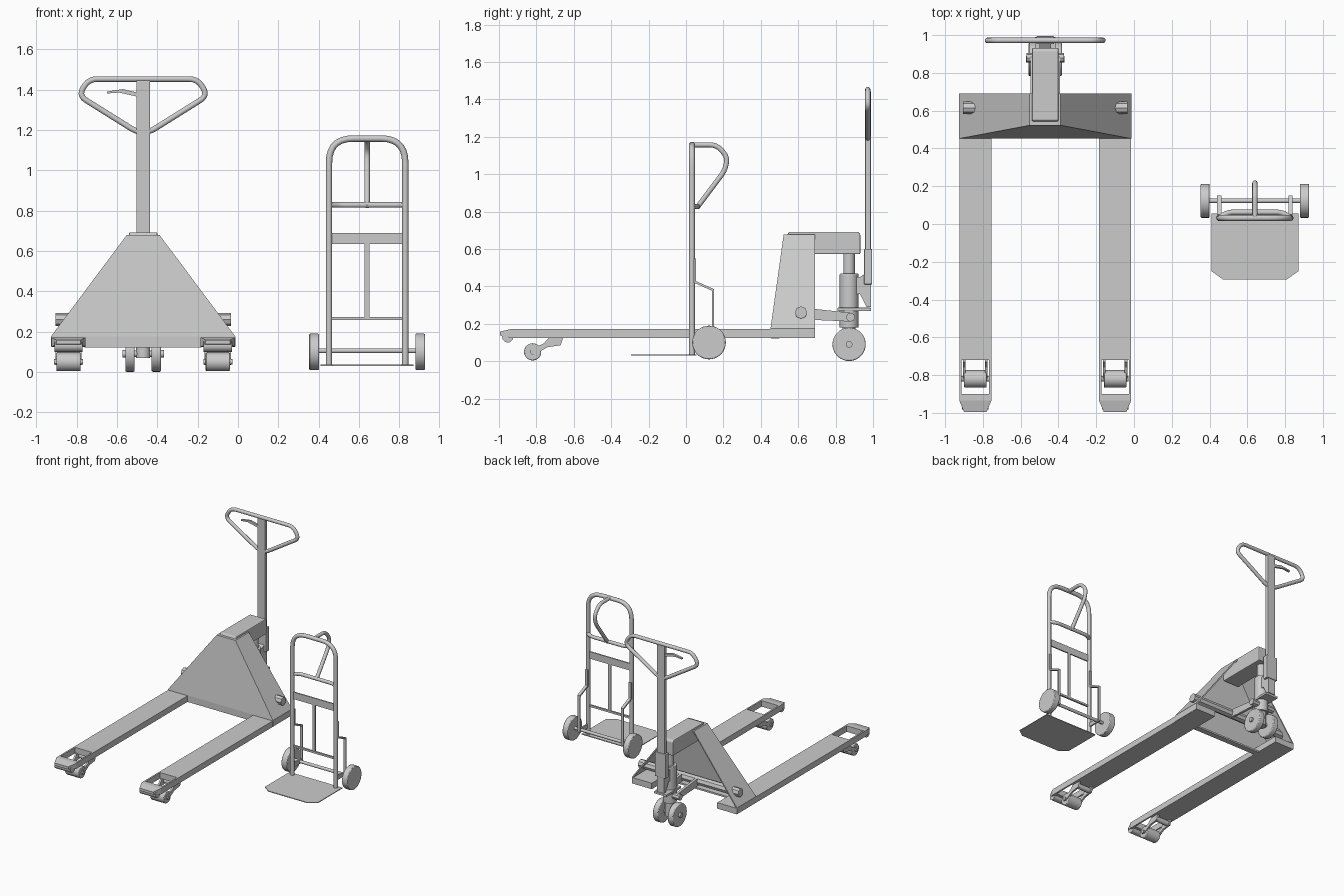
import bpy, bmesh, math
from mathutils import Vector

if "Cube" in bpy.data.objects:
    bpy.data.objects.remove(bpy.data.objects["Cube"])

JX, TX = -0.47, 0.64   # centre lines of pallet jack and hand truck


def finish(name, bm, bevel=0.0, smooth=False):
    bmesh.ops.recalc_face_normals(bm, faces=bm.faces)
    me = bpy.data.meshes.new(name)
    bm.to_mesh(me)
    bm.free()
    ob = bpy.data.objects.new(name, me)
    bpy.context.collection.objects.link(ob)
    if bevel:
        m = ob.modifiers.new("bevel", 'BEVEL')
        m.width, m.segments, m.limit_method = bevel, 2, 'ANGLE'
    if smooth:
        bpy.context.view_layer.objects.active = ob
        bpy.ops.object.select_all(action='DESELECT')
        ob.select_set(True)
        bpy.ops.object.shade_smooth_by_angle(angle=math.radians(40))
    return ob


def loft(name, a, b, bevel=0.0):
    """Solid between two matching outlines."""
    bm = bmesh.new()
    va, vb = [bm.verts.new(p) for p in a], [bm.verts.new(p) for p in b]
    n = len(a)
    bm.faces.new(va)
    bm.faces.new(vb[::-1])
    for i in range(n):
        j = (i + 1) % n
        bm.faces.new((va[i], vb[i], vb[j], va[j]))
    return finish(name, bm, bevel)


def box(name, lo, hi, bevel=0.0):
    ring = [(lo[0], lo[1]), (hi[0], lo[1]), (hi[0], hi[1]), (lo[0], hi[1])]
    return loft(name, [(x, y, lo[2]) for x, y in ring], [(x, y, hi[2]) for x, y in ring], bevel)


def side_profile(name, pts, x0, x1, bevel=0.0):
    return loft(name, [(x0, y, z) for y, z in pts], [(x1, y, z) for y, z in pts], bevel)


def cyl(name, a, b, r, seg=28, bevel=0.0):
    a, b = Vector(a), Vector(b)
    bm = bmesh.new()
    bmesh.ops.create_cone(bm, cap_ends=True, segments=seg, radius1=r, radius2=r, depth=(b - a).length)
    bm.transform((b - a).to_track_quat('Z', 'Y').to_matrix().to_4x4())
    bmesh.ops.translate(bm, vec=(a + b) / 2, verts=bm.verts)
    return finish(name, bm, bevel, seg > 8)


def fillet(pts, r, closed=False, steps=7):
    pts = [Vector(p) for p in pts]
    out, n = [], len(pts)
    for i, p in enumerate(pts):
        if not closed and i in (0, n - 1):
            out.append(p)
            continue
        q, s = pts[i - 1], pts[(i + 1) % n]
        d = min(r, (q - p).length * .45, (s - p).length * .45)
        a, b = p + (q - p).normalized() * d, p + (s - p).normalized() * d
        for k in range(steps + 1):
            t = k / steps
            out.append(a * (1 - t) ** 2 + p * 2 * t * (1 - t) + b * t * t)
    return out


def tube(name, pts, r, corner=0.0, closed=False):
    if corner:
        pts = fillet(pts, corner, closed)
    cu = bpy.data.curves.new(name, 'CURVE')
    cu.dimensions = '3D'
    cu.bevel_depth, cu.bevel_resolution, cu.use_fill_caps = r, 3, True
    sp = cu.splines.new('POLY')
    sp.points.add(len(pts) - 1)
    for v, p in zip(sp.points, pts):
        v.co = (*p, 1)
    sp.use_cyclic_u = closed
    ob = bpy.data.objects.new(name, cu)
    bpy.context.collection.objects.link(ob)
    bpy.ops.object.select_all(action='DESELECT')
    ob.select_set(True)
    bpy.context.view_layer.objects.active = ob
    bpy.ops.object.convert(target='MESH')
    bpy.ops.object.shade_smooth_by_angle(angle=math.radians(40))


# ---------- pallet jack: forks with load rollers ----------
for s, side in ((-1, "left"), (1, "right")):
    c = JX + s * .37
    w = .085
    box(side + "_fork", (c - w, -.72, .125), (c + w, .69, .172))
    for t in (-1, 1):
        e = c + t * (w - .006)
        box(side + "_fork_rail", (e - .006, -.9, .125), (e + .006, -.72, .172))
        # roller link arms
        a = c + t * .058
        side_profile(side + "_roller_arm", [(-.835, .04), (-.81, .035), (-.74, .075), (-.67, .085),
                     (-.655, .13), (-.73, .13), (-.76, .095), (-.83, .065)], a - .007, a + .007)
    tip = [(-w, -.9, .125), (w, -.9, .125), (w, -.9, .172), (-w, -.9, .172)]
    mid = [(-w, -.935, .125), (w, -.935, .125), (w, -.935, .172), (-w, -.935, .172)]
    end = [(-.06, -.995, .138), (.06, -.995, .138), (.06, -.995, .158), (-.06, -.995, .158)]
    sh = lambda ring: [(x + c, y, z) for x, y, z in ring]
    loft(side + "_fork_tip_base", sh(tip), sh(mid))
    loft(side + "_fork_tip", sh(mid), sh(end))
    cyl(side + "_entry_roller", (c - .07, -.953, .13), (c + .07, -.953, .13), .03, 20)
    cyl(side + "_load_roller", (c - .06, -.82, .05), (c + .06, -.82, .05), .046, bevel=.005)
    cyl(side + "_roller_axle", (c - .072, -.82, .05), (c + .072, -.82, .05), .014, 16)
    cyl(side + "_arm_pivot", (c - .065, -.69, .105), (c + .065, -.69, .105), .02, 16)

# ---------- pallet jack: hollow sloping body, open at the back ----------
outline = [(.457, .127), (.457, .176), (.082, .678), (-.082, .678), (-.457, .176), (-.457, .127)]
bm = bmesh.new()
fr = [bm.verts.new((JX + x, .452 + max(0, z - .176) * .14, z)) for x, z in outline]
bk = [bm.verts.new((JX + x, .69, z)) for x, z in outline]
for i in range(5):
    bm.faces.new((fr[i], fr[i + 1], bk[i + 1], bk[i]))
bm.faces.new(fr[1:5])
bm.faces.new((fr[0], fr[1], fr[4], fr[5]))
body = finish("body_shell", bm)
m = body.modifiers.new("sheet", 'SOLIDIFY')
m.thickness, m.offset = .01, -1
box("body_cross_bar", (JX - .29, .455, .122), (JX + .29, .5, .135))
side_profile("head_block", [(.525, .64), (.55, .692), (.92, .692), (.932, .68), (.932, .572), (.53, .572)],
             JX - .07, JX + .07, .006)
cyl("rocker_shaft", (JX - .435, .615, .26), (JX + .435, .615, .26), .033, 8)

# ---------- pallet jack: pump, linkage and steering wheels ----------
for s in (-1, 1):
    x = JX + s * .068
    side_profile("rocker_arm", [(.6, .29), (.7, .278), (.885, .258), (.9, .235), (.88, .212), (.7, .22), (.6, .23)],
                 x - .01, x + .01)
    x = JX + s * .065
    cyl("steer_wheel", (x - .023, .872, .09), (x + .023, .872, .09), .089, 36, .006)
    x = JX + s * .094
    cyl("wheel_hub", (x - .008, .872, .09), (x + .008, .872, .09), .018, 16)
cyl("steer_axle", (JX - .09, .872, .09), (JX + .09, .872, .09), .016, 16)
cyl("rocker_pin", (JX - .1, .88, .235), (JX + .1, .88, .235), .024, 8)
cyl("pump_foot", (JX, .872, .07), (JX, .872, .2), .035)
cyl("pump_base", (JX, .872, .18), (JX, .872, .28), .05)
cyl("pump_cylinder", (JX, .872, .28), (JX, .872, .468), .05, bevel=.004)
cyl("pump_rod", (JX, .872, .46), (JX, .872, .58), .031)
box("pump_plate", (JX - .055, .81, .268), (JX + .055, .99, .286), .003)

# ---------- pallet jack: tow handle ----------
side_profile("handle_bracket", [(.89, .36), (.93, .36), (.965, .29), (.99, .29), (.99, .45), (.96, .47), (.93, .45),
             (.89, .45)], JX - .03, JX + .03)
box("handle_socket", (JX - .047, .952, .41), (JX + .047, .995, .6), .005)
box("handle_shaft", (JX - .034, .958, .58), (JX + .034, .988, 1.445), .004)
tube("handle_loop", [(JX, .972, 1.17), (JX + .32, .972, 1.37), (JX + .27, .972, 1.452),
                     (JX - .27, .972, 1.452), (JX - .32, .972, 1.37)], .0145, .07, True)
trig = [(-.18, 1.38), (-.12, 1.385), (-.03, 1.365), (-.03, 1.385), (-.1, 1.402), (-.18, 1.39)]
loft("release_lever", [(JX + x, .964, z) for x, z in trig], [(JX + x, .98, z) for x, z in trig])

# ---------- hand truck: frame ----------
L = .189
tube("truck_frame", [(TX - L, .032, .03), (TX - L, .032, 1.157), (TX + L, .032, 1.157), (TX + L, .032, .03)],
     .016, .12)
tube("bowed_crossbar", [(TX - L, .035, .828), (TX - .14, .062, .828), (TX + .14, .062, .828), (TX + L, .035, .828)],
     .014, .03)
box("back_plate", (TX - .18, .026, .635), (TX + .18, .036, .69))
box("centre_strip", (TX - .012, .026, .26), (TX + .012, .036, .64))
box("lower_crossbar", (TX - .18, .024, .257), (TX + .18, .038, .272))
tube("grip_loop", [(TX, .035, 1.157), (TX, .165, 1.157), (TX, .222, 1.09), (TX, .208, 1.02), (TX, .058, .82)],
     .014, .06)
toe = [(-.23, .055), (-.23, -.25), (-.17, -.293), (.17, -.293), (.23, -.25), (.23, .055)]
loft("toe_plate", [(TX + x, y, .03) for x, y in toe], [(TX + x, y, .036) for x, y in toe])

# ---------- hand truck: axle, wheels and wheel brackets ----------
cyl("truck_axle", (TX - .25, .123, .105), (TX + .25, .123, .105), .012, 16)
for s in (-1, 1):
    x = TX + s * .263
    cyl("truck_wheel", (x - .024, .123, .1), (x + .024, .123, .1), .09, 36, .005)
    x = TX + s * L
    side_profile("wheel_bracket", [(.042, .55), (.053, .55), (.053, .428), (.15, .385), (.15, .1), (.14, .1),
                 (.14, .376), (.042, .42)], x - .011, x + .011)
    side_profile("axle_stay", [(.03, .09), (.15, .09), (.15, .12), (.03, .12)], x - .006, x + .006)
